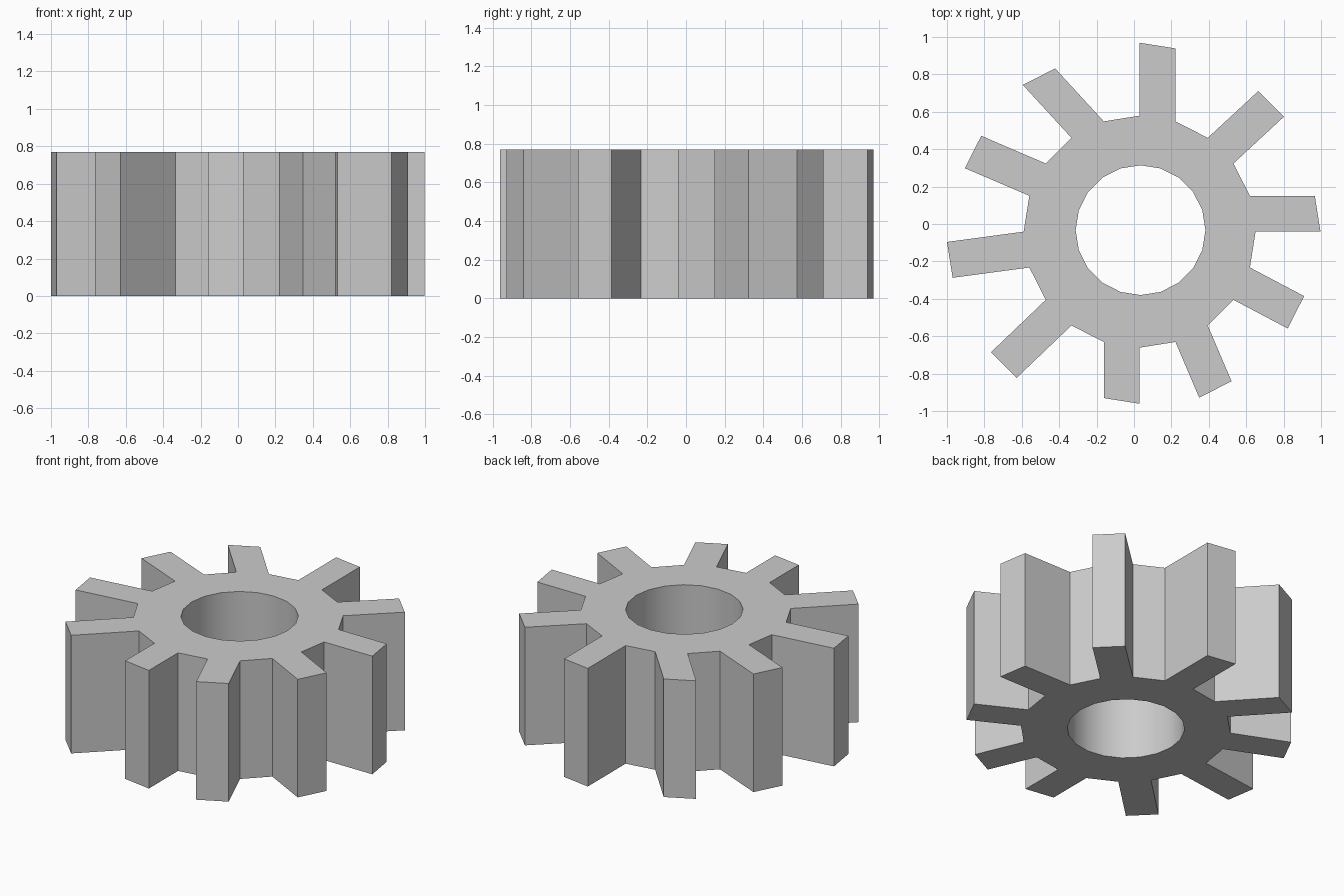
import bpy, bmesh
from math import sin, cos, radians

if "Cube" in bpy.data.objects:
    bpy.data.objects.remove(bpy.data.objects["Cube"])

HEIGHT = 0.77
SIDES = 20


def ring(cx, cy, radius):
    return [(cx + radius * cos(radians(18 * i)), cy + radius * sin(radians(18 * i)))
            for i in range(SIDES)]


root = ring(0.03, -0.041, 0.62)    # hub outline between the teeth
bore = ring(0.035, -0.033, 0.347)  # central hole

# how far each tooth is pulled out of its hub facet, counterclockwise from +x
pulls = [(0.347, 0), (0.27, 0.25), (0, 0.39), (-0.26, 0.283), (-0.345, 0.148),
         (-0.41, -0.055), (-0.293, -0.28), (0, -0.30), (0.127, -0.298), (0.29, -0.153)]

bm = bmesh.new()


def vert(p):
    return bm.verts.new((p[0], p[1], 0))


root_v = [vert(p) for p in root]
bore_v = [vert(p) for p in bore]

# flat hub ring
for i in range(SIDES):
    j = (i + 1) % SIDES
    bm.faces.new((bore_v[i], root_v[i], root_v[j], bore_v[j]))

# a tooth on every second hub facet
for k, (dx, dy) in enumerate(pulls):
    a, b = 2 * k, 2 * k + 1
    tip_a = vert((root[a][0] + dx, root[a][1] + dy))
    tip_b = vert((root[b][0] + dx, root[b][1] + dy))
    bm.faces.new((root_v[a], tip_a, tip_b, root_v[b]))

# thicken the flat profile into a closed solid
result = bmesh.ops.extrude_face_region(bm, geom=bm.faces[:], use_keep_orig=True)
for v in result["geom"]:
    if isinstance(v, bmesh.types.BMVert):
        v.co.z = HEIGHT
bmesh.ops.recalc_face_normals(bm, faces=bm.faces[:])

mesh = bpy.data.meshes.new("gear_wheel")
bm.to_mesh(mesh)
bm.free()
gear = bpy.data.objects.new("gear_wheel", mesh)
bpy.context.collection.objects.link(gear)

# smooth bore, crisp teeth
bpy.context.view_layer.objects.active = gear
gear.select_set(True)
bpy.ops.object.shade_smooth_by_angle(angle=radians(30))
